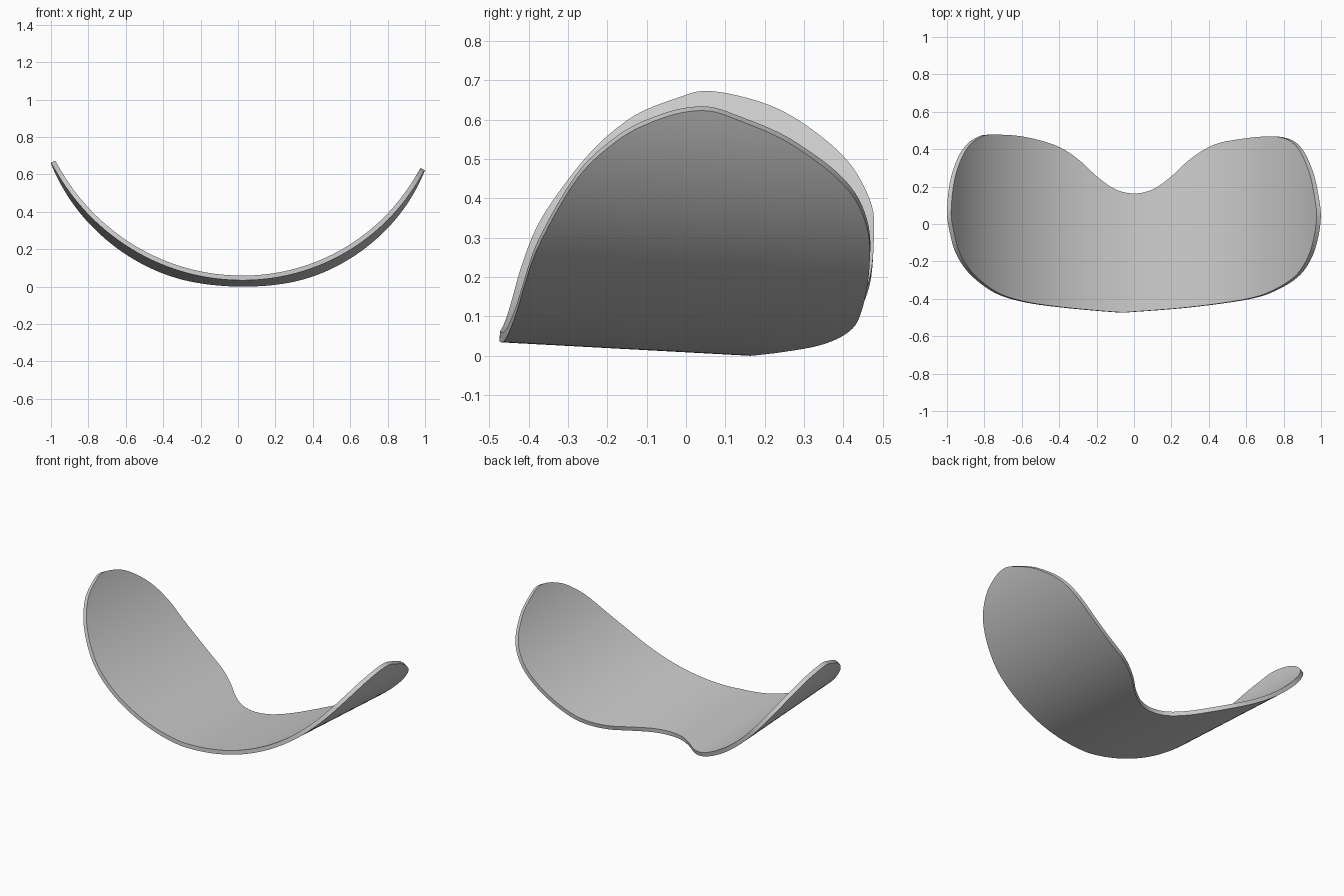
import bpy, bmesh, math
from mathutils import Vector

if "Cube" in bpy.data.objects:
    bpy.data.objects.remove(bpy.data.objects["Cube"])

RADIUS = 1.103      # bend radius of the sheet
THICK = 0.025
COLS, ROWS = 160, 24

# plan outline, left tip to right tip, along the notched back and the front edge
BACK = [(-1, .07), (-.985, .22), (-.95, .335), (-.9, .42), (-.83, .468), (-.76, .477),
        (-.6, .465), (-.42, .415), (-.3, .34), (-.2, .25), (-.1, .183), (0, .162),
        (.1, .183), (.2, .25), (.3, .34), (.4, .405), (.5, .44), (.7, .466),
        (.82, .458), (.9, .4), (.96, .27), (.99, .13), (.999, .04)]
FRONT = [(-1, .07), (-.99, -.02), (-.955, -.15), (-.88, -.265), (-.75, -.365), (-.6, -.415),
         (-.4, -.445), (-.1, -.472), (0, -.47), (.3, -.446), (.6, -.405), (.75, -.36),
         (.88, -.28), (.95, -.18), (.985, -.07), (.999, .04)]


def smooth_path(pts, before, after, count):
    """Spline through pts, resampled to even spacing."""
    p = [Vector(q) for q in [before] + pts + [after]]
    dense = []
    for i in range(1, len(p) - 2):
        a, b, c, d = p[i - 1:i + 3]
        for k in range(20):
            t = k / 20
            dense.append(0.5 * (2 * b + (c - a) * t + (2 * a - 5 * b + 4 * c - d) * t * t
                                + (3 * b - a - 3 * c + d) * t ** 3))
    dense.append(p[-2])
    dist = [0.0]
    for a, b in zip(dense, dense[1:]):
        dist.append(dist[-1] + (b - a).length)
    out, j = [], 0
    for k in range(count + 1):
        s = dist[-1] * k / count
        while j < len(dist) - 2 and dist[j + 1] < s:
            j += 1
        out.append(dense[j].lerp(dense[j + 1], (s - dist[j]) / (dist[j + 1] - dist[j])))
    return out


def height(x, y):
    """Cylindrical bend, slightly pitched and rolled."""
    return RADIUS - math.sqrt(RADIUS ** 2 - x * x) - 0.054 * (y - 0.162) - 0.019 * x


back = smooth_path(BACK, FRONT[1], FRONT[-2], COLS)
front = smooth_path(FRONT, BACK[1], BACK[-2], COLS)

# curved sheet between front and back edges
bm = bmesh.new()
grid = []
for f, b in zip(front, back):
    col = []
    for r in range(ROWS + 1):
        q = f.lerp(b, r / ROWS)
        col.append(bm.verts.new((q.x, q.y, height(q.x, q.y))))
    grid.append(col)
for c in range(COLS):
    for r in range(ROWS):
        bm.faces.new((grid[c][r], grid[c + 1][r], grid[c + 1][r + 1], grid[c][r + 1]))
bmesh.ops.remove_doubles(bm, verts=bm.verts, dist=1e-5)
mesh = bpy.data.meshes.new("curved_shell")
bm.to_mesh(mesh)
bm.free()
shell = bpy.data.objects.new("curved_shell", mesh)
bpy.context.collection.objects.link(shell)

# thickness, grown toward the inside of the bend
solid = shell.modifiers.new("thickness", 'SOLIDIFY')
solid.thickness = THICK
solid.offset = 1
bpy.context.view_layer.objects.active = shell
shell.select_set(True)
bpy.ops.object.modifier_apply(modifier=solid.name)
bpy.ops.object.shade_smooth_by_angle(angle=math.radians(40))

# stand on the ground
low = min(v.co.z for v in shell.data.vertices)
for v in shell.data.vertices:
    v.co.z -= low
